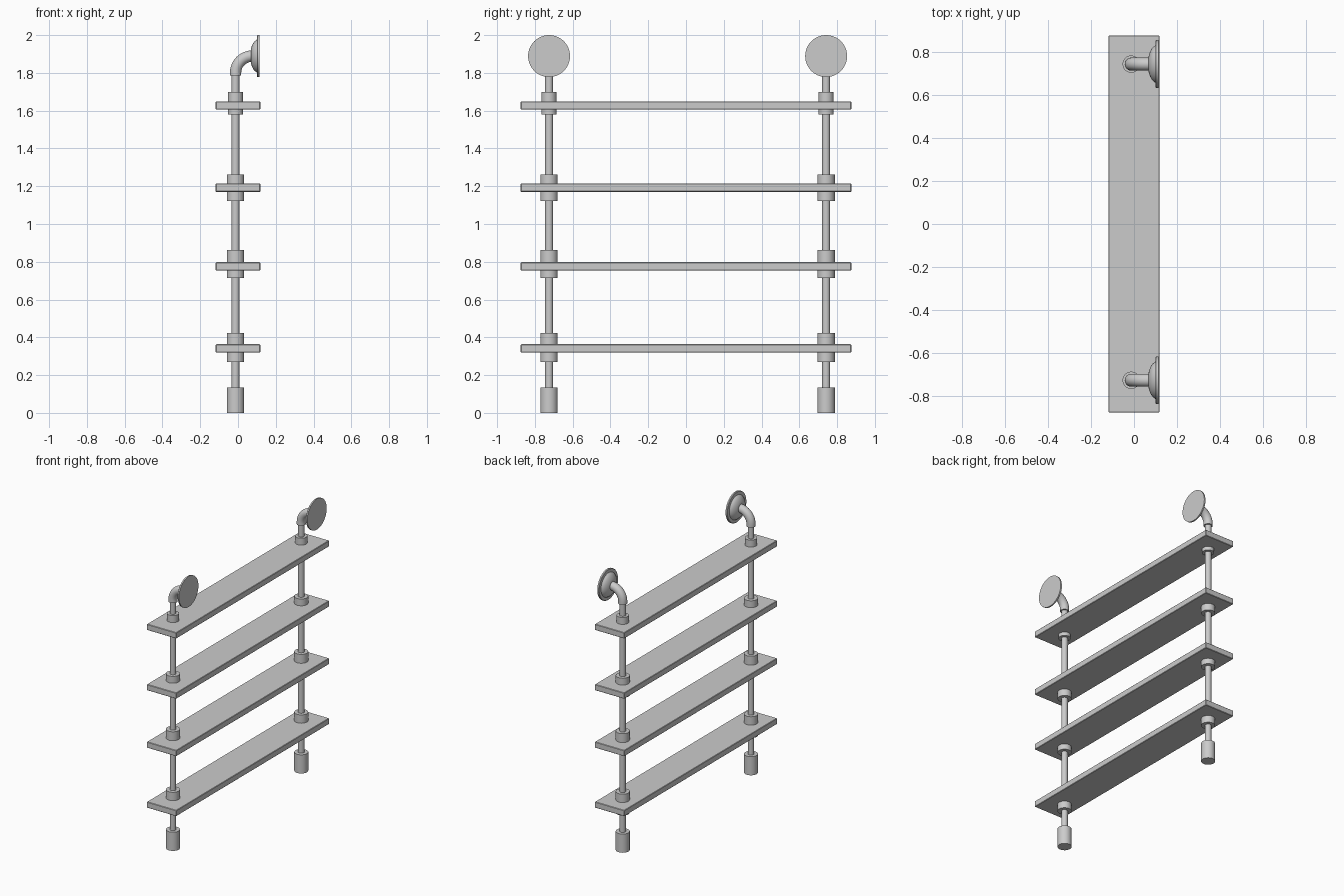
import bpy
import bmesh
import math
from mathutils import Matrix, Vector

if "Cube" in bpy.data.objects:
    bpy.data.objects.remove(bpy.data.objects["Cube"], do_unlink=True)

grey = bpy.data.materials.new("plain grey")
grey.use_nodes = True
grey.diffuse_color = (0.6, 0.6, 0.6, 1)
grey.node_tree.nodes["Principled BSDF"].inputs["Base Color"].default_value = (0.6, 0.6, 0.6, 1)

POLE_X = -0.013
POLES = {"right": -0.725, "left": 0.742}
# Shelf height, collar bottom, collar top, collar radius
SHELVES = [
    (0.342, 0.27, 0.424, 0.046),
    (0.776, 0.714, 0.862, 0.046),
    (1.192, 1.122, 1.263, 0.046),
    (1.628, 1.58, 1.70, 0.04),
]
PIPE_TOP = 1.79
WALL_Z = 1.889


def finish(name, bm, smooth=True):
    bmesh.ops.recalc_face_normals(bm, faces=bm.faces)
    mesh = bpy.data.meshes.new(name)
    bm.to_mesh(mesh)
    bm.free()
    mesh.materials.append(grey)
    obj = bpy.data.objects.new(name, mesh)
    bpy.context.collection.objects.link(obj)
    if smooth:
        bpy.ops.object.select_all(action="DESELECT")
        obj.select_set(True)
        bpy.context.view_layer.objects.active = obj
        bpy.ops.object.shade_smooth_by_angle(angle=math.radians(35))
    return obj


def sweep(name, rings, sides=40):
    """Skin circles given as (centre, axis angle from vertical, radius)."""
    bm = bmesh.new()
    loops = []
    for centre, tilt, radius in rings:
        turn = Matrix.Rotation(tilt, 3, "Y")
        loops.append([
            bm.verts.new(Vector(centre) + turn @ Vector((
                radius * math.cos(math.tau * i / sides),
                radius * math.sin(math.tau * i / sides), 0)))
            for i in range(sides)])
    for a, b in zip(loops, loops[1:]):
        for i in range(sides):
            j = (i + 1) % sides
            bm.faces.new((a[i], a[j], b[j], b[i]))
    bm.faces.new(loops[0][::-1])
    bm.faces.new(loops[-1])
    return finish(name, bm)


def upright(name, y, low, high, radius):
    return sweep(name, [((POLE_X, y, z), 0, radius) for z in (low, high)])


# Shelf boards
for n, (z, low, high, radius) in enumerate(SHELVES, 1):
    bm = bmesh.new()
    bmesh.ops.create_cube(bm, size=1)
    bmesh.ops.scale(bm, vec=(0.236, 1.75, 0.043), verts=bm.verts)
    bmesh.ops.translate(bm, vec=(0, 0, z), verts=bm.verts)
    bmesh.ops.bevel(bm, geom=bm.edges[:], offset=0.003, segments=1, affect="EDGES")
    finish(f"shelf_{n}", bm, smooth=False)

for side, y in POLES.items():
    # Pole, foot and the collars around each shelf
    upright(f"{side}_pole", y, 0.1, PIPE_TOP + 0.005, 0.021)
    upright(f"{side}_foot", y, 0, 0.135, 0.046)
    for n, (z, low, high, radius) in enumerate(SHELVES, 1):
        upright(f"{side}_collar_{n}", y, low, high, radius)

    # Elbow bending towards the wall
    bend = 0.089
    rings = [((POLE_X, y, PIPE_TOP - 0.005), 0, 0.03)]
    for i in range(13):
        a = math.pi / 2 * i / 12
        rings.append(((POLE_X + bend * (1 - math.cos(a)), y,
                       WALL_Z - bend + bend * math.sin(a)), a, 0.03))
    rings.append(((0.1, y, WALL_Z), math.pi / 2, 0.03))
    sweep(f"{side}_elbow", rings)

    # Domed flange with a flat wall disc
    profile = [(0.068, 0.036), (0.07, 0.045), (0.075, 0.058), (0.082, 0.071),
               (0.09, 0.08), (0.1, 0.087), (0.1, 0.108), (0.103, 0.111),
               (0.113, 0.111)]
    sweep(f"{side}_wall_flange",
          [((x, y, WALL_Z), math.pi / 2, r) for x, r in profile], 56)
